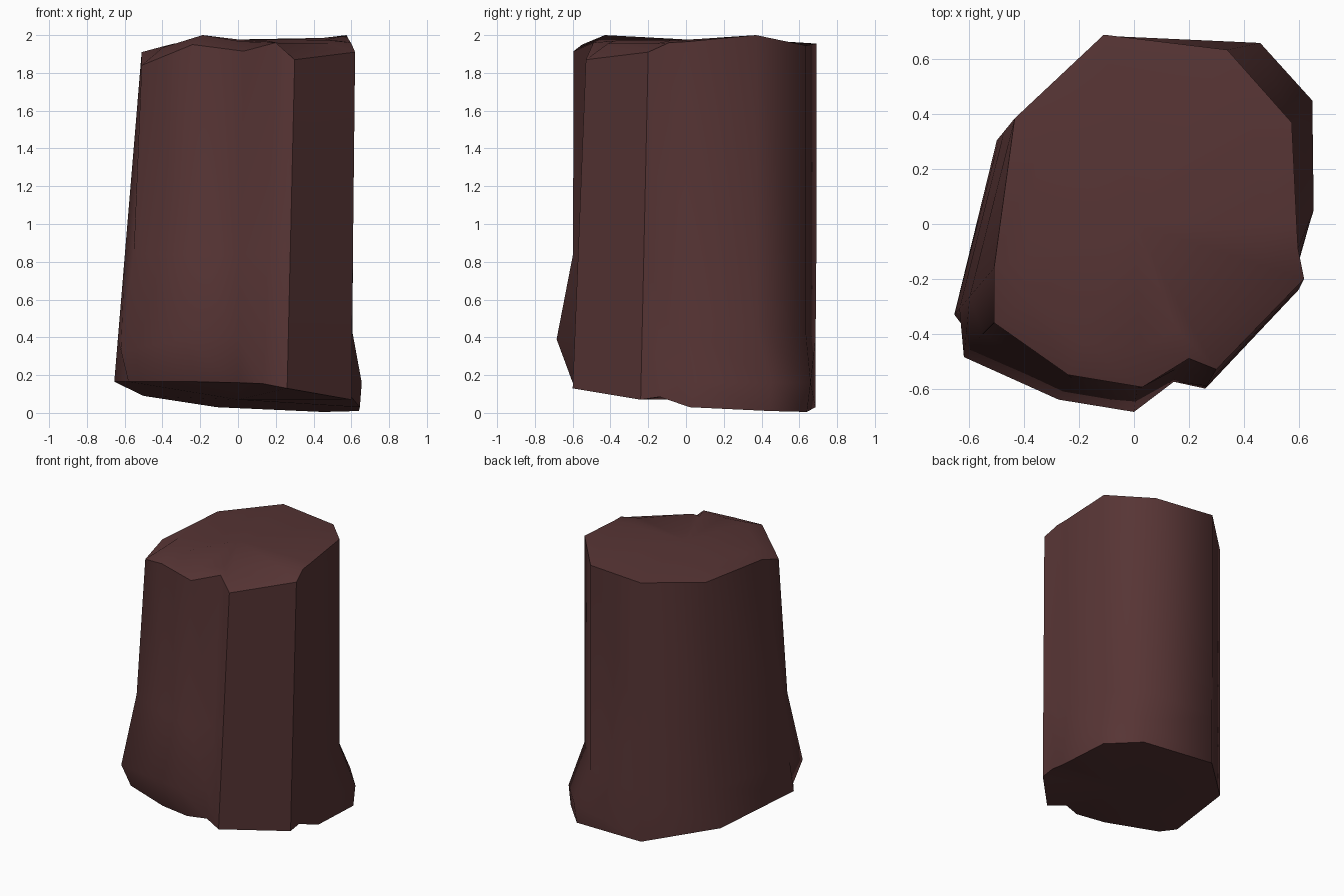
import bpy, bmesh, math
from mathutils import Vector

if "Cube" in bpy.data.objects:
    bpy.data.objects.remove(bpy.data.objects["Cube"])

# outlines run clockwise from the back
TOP = [(-.11, .69, 1.955), (.34, .635, 1.945), (.575, .37, 2), (.593, 0, 1.965),
       (.598, -.09, 1.96), (.62, -.2, 1.91), (.3, -.53, 1.87), (.2, -.49, 1.96),
       (.03, -.595, 1.915), (-.24, -.55, 1.95), (-.51, -.36, 1.84),
       (-.51, -.16, 1.91), (-.435, .385, 1.93)]
BOTTOM = [(-.11, .685, .03), (.45, .64, .005), (.64, .44, .01), (.645, .02, .03),
          (.6, -.14, .085), (.6, -.24, .07), (.26, -.6, .13), (.13, -.55, .155),
          (0, -.6, .16), (-.22, -.57, .165), (-.58, -.43, .165),
          (-.655, -.33, .165), (-.5, .305, .09)]
# foot bulges: column -> flare point, waist height
FLARE = {1: ((.46, .66, .16), .42), 2: ((.65, .45, .16), .47), 3: ((.655, .05, .16), .47),
         4: ((.605, -.11, .25), .47), 7: ((.145, -.575, .39), .84), 8: ((0, -.685, .39), .84),
         9: ((-.275, -.64, .39), .84), 10: ((-.62, -.485, .33), .84)}
# inner rim heights of the uneven top
INNER = [1.965, 1.965, 1.985, 1.975, 1.975, 1.955, 1.955, 1.97, 1.965, 2.0, 1.935, 1.94, 1.955]

mat = bpy.data.materials.new("dark_brown")
mat.diffuse_color = (.095, .035, .035, 1)
mat.use_nodes = True
mat.node_tree.nodes["Principled BSDF"].inputs["Base Color"].default_value = mat.diffuse_color

bm = bmesh.new()
cols = []
for i, (t, b) in enumerate(zip(TOP, BOTTOM)):
    t, b = Vector(t), Vector(b)
    at = lambda z: b.lerp(t, (z - b.z) / (t.z - b.z))
    flare, wz = FLARE.get(i, (at(.39), .84))
    waist = Vector((t.x, t.y, wz)) if i < 5 else at(wz)
    inner = Vector((t.x * .78, t.y * .78, INNER[i]))
    cols.append([bm.verts.new(p) for p in (b, flare, waist, t, inner)])

# side and rim faces, then the two ends
for i, c in enumerate(cols):
    d = cols[(i + 1) % len(cols)]
    for k in range(4):
        bm.faces.new((c[k], c[k + 1], d[k + 1], d[k]))
for k, z in ((4, 1.977), (0, .07)):
    mid = bm.verts.new((0, 0, z))
    for i, c in enumerate(cols):
        bm.faces.new((c[k], cols[(i + 1) % len(cols)][k], mid))
bmesh.ops.recalc_face_normals(bm, faces=bm.faces)
# keep the rims crisp, and the two chipped front corners
for f in bm.faces:
    f.smooth = True
for i, c in enumerate(cols):
    d = cols[(i + 1) % len(cols)]
    for k in (0, 3):
        bm.edges.get((c[k], d[k])).smooth = False
for i in (5, 6):
    for k in range(3):
        bm.edges.get((cols[i][k], cols[i][k + 1])).smooth = False

me = bpy.data.meshes.new("stump")
bm.to_mesh(me)
bm.free()
me.materials.append(mat)
bpy.context.collection.objects.link(bpy.data.objects.new("stump", me))
